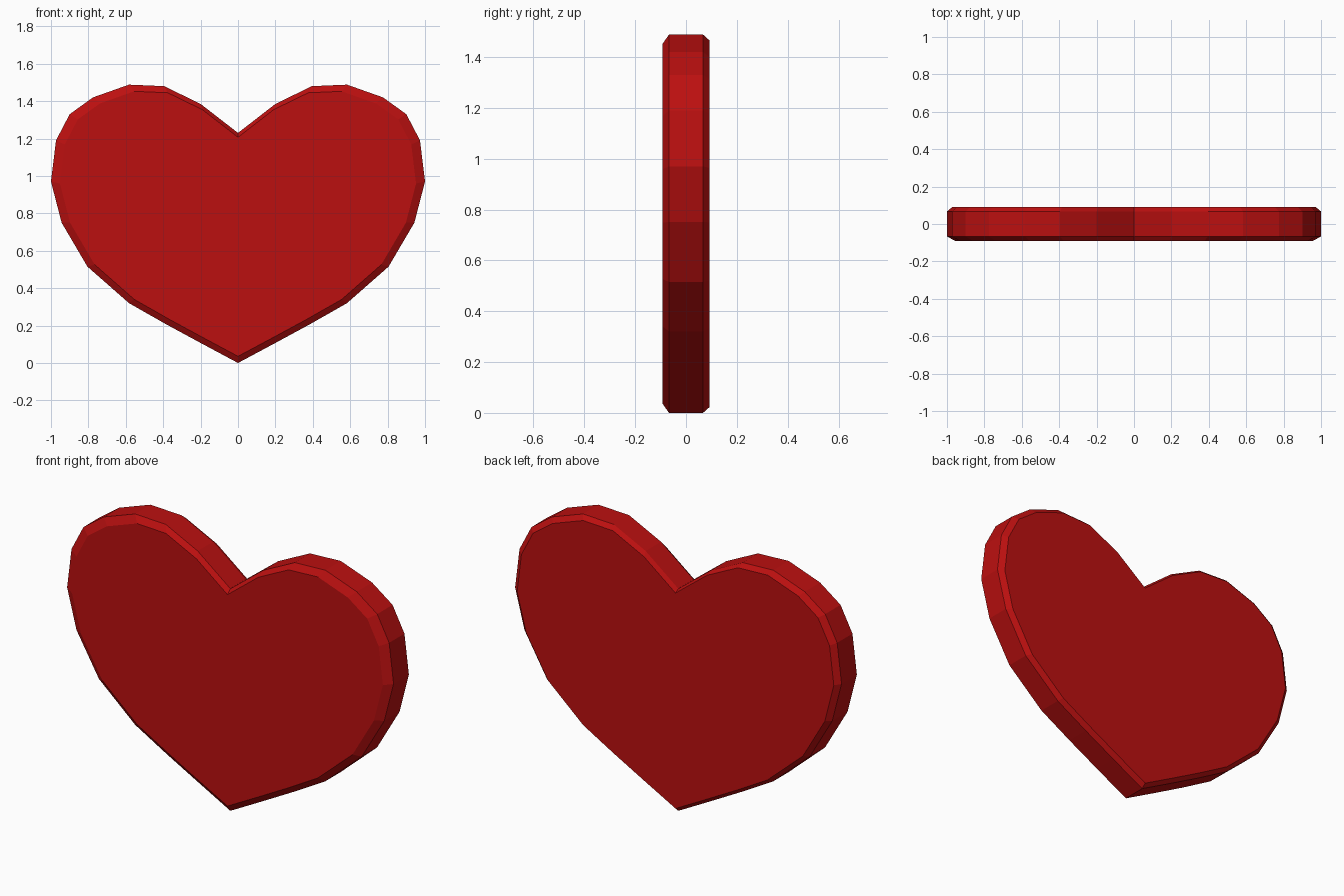
import bpy, bmesh

if "Cube" in bpy.data.objects:
    bpy.data.objects.remove(bpy.data.objects["Cube"])

# Right half of the outline (x, z), from the notch round to the bottom tip
half = [(0, 1.23), (0.2, 1.385), (0.395, 1.48), (0.583, 1.488), (0.775, 1.42),
        (0.9, 1.33), (0.973, 1.19), (1.0, 0.97), (0.943, 0.75), (0.805, 0.515),
        (0.583, 0.32), (0.39, 0.21), (0.2, 0.107), (0, 0)]
outline = half + [(-x, z) for x, z in half[-2:0:-1]]

# Depth and scale of each ring, front to back: chamfered front and back rims
rings = [(-0.092, 0.952), (-0.067, 1.0), (0.067, 1.0), (0.092, 0.97)]
MID_Z = 0.744

red = bpy.data.materials.new("red")
red.diffuse_color = (0.5, 0.005, 0.005, 1)
red.use_nodes = True
red.node_tree.nodes["Principled BSDF"].inputs["Base Color"].default_value = red.diffuse_color

bm = bmesh.new()
loops = [[bm.verts.new((x * s, y, MID_Z + (z - MID_Z) * s)) for x, z in outline]
         for y, s in rings]

# Front and back faces, then the rim bands
bm.faces.new(loops[0])
bm.faces.new(loops[-1][::-1])
n = len(outline)
for a, b in zip(loops, loops[1:]):
    for i in range(n):
        j = (i + 1) % n
        bm.faces.new((a[i], b[i], b[j], a[j]))
bmesh.ops.recalc_face_normals(bm, faces=bm.faces)

mesh = bpy.data.meshes.new("heart")
bm.to_mesh(mesh)
bm.free()
mesh.materials.append(red)
heart = bpy.data.objects.new("heart", mesh)
bpy.context.collection.objects.link(heart)
